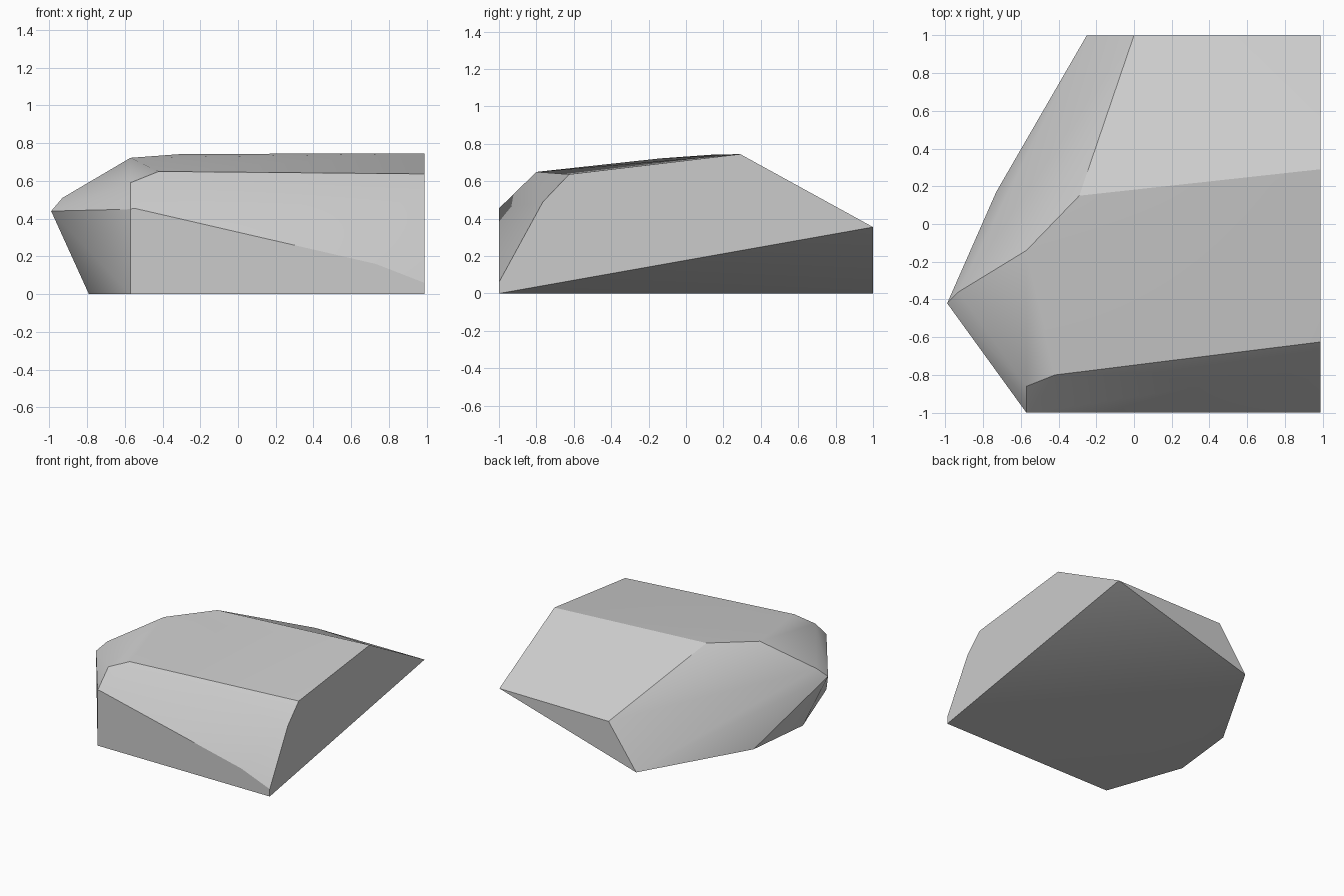
import bpy, bmesh, math

cube = bpy.data.objects.get("Cube")
if cube:
    bpy.data.objects.remove(cube, do_unlink=True)


def flat_material(name, colour):
    mat = bpy.data.materials.new(name)
    mat.use_nodes = True
    mat.diffuse_color = colour
    mat.node_tree.nodes["Principled BSDF"].inputs["Base Color"].default_value = colour
    return mat


SIDE = 0.987    # flat cut side
FRONT = -1.0
BACK = 1.0

# Corners of the base
base = [(-0.25, BACK, 0), (-0.73, 0.17, 0), (-0.79, -0.38, 0),
        (-0.57, FRONT, 0), (SIDE, FRONT, 0)]
# Profile of the flat side, as (y, z)
side = [(SIDE, y, z) for y, z in
        [(FRONT, 0.06), (-0.765, 0.49), (-0.625, 0.637), (0.29, 0.745), (BACK, 0.355)]]
# Upper edge of the front face, as (x, z)
front = [(x, FRONT, z) for x, z in [(-0.57, 0.45), (-0.55, 0.455), (0.73, 0.16)]]
# Corners of the top and of the pointed end
top = [(-0.42, -0.80, 0.65), (-0.57, -0.86, 0.59), (-0.57, -0.14, 0.722),
       (-0.29, 0.15, 0.743), (0, BACK, 0.35)]
point = [(-0.99, -0.42, 0.44), (-0.93, -0.36, 0.51)]

# Rock: convex shell around the corners
bm = bmesh.new()
for corner in base + side + front + top + point:
    bm.verts.new(corner)
hull = bmesh.ops.convex_hull(bm, input=bm.verts)
loose = [v for v in bm.verts if not v.link_faces]
bmesh.ops.delete(bm, geom=loose, context="VERTS")
bmesh.ops.dissolve_limit(bm, angle_limit=math.radians(0.5),
                         verts=bm.verts, edges=bm.edges)
bmesh.ops.recalc_face_normals(bm, faces=bm.faces)

mesh = bpy.data.meshes.new("rock")
bm.to_mesh(mesh)
bm.free()
mesh.materials.append(flat_material("stone grey", (0.6, 0.6, 0.6, 1)))
rock = bpy.data.objects.new("rock", mesh)
bpy.context.collection.objects.link(rock)

# Soft shading across shallow edges, crisp at the steep ones
bpy.ops.object.select_all(action="DESELECT")
rock.select_set(True)
bpy.context.view_layer.objects.active = rock
bpy.ops.object.shade_smooth_by_angle(angle=math.radians(30))
